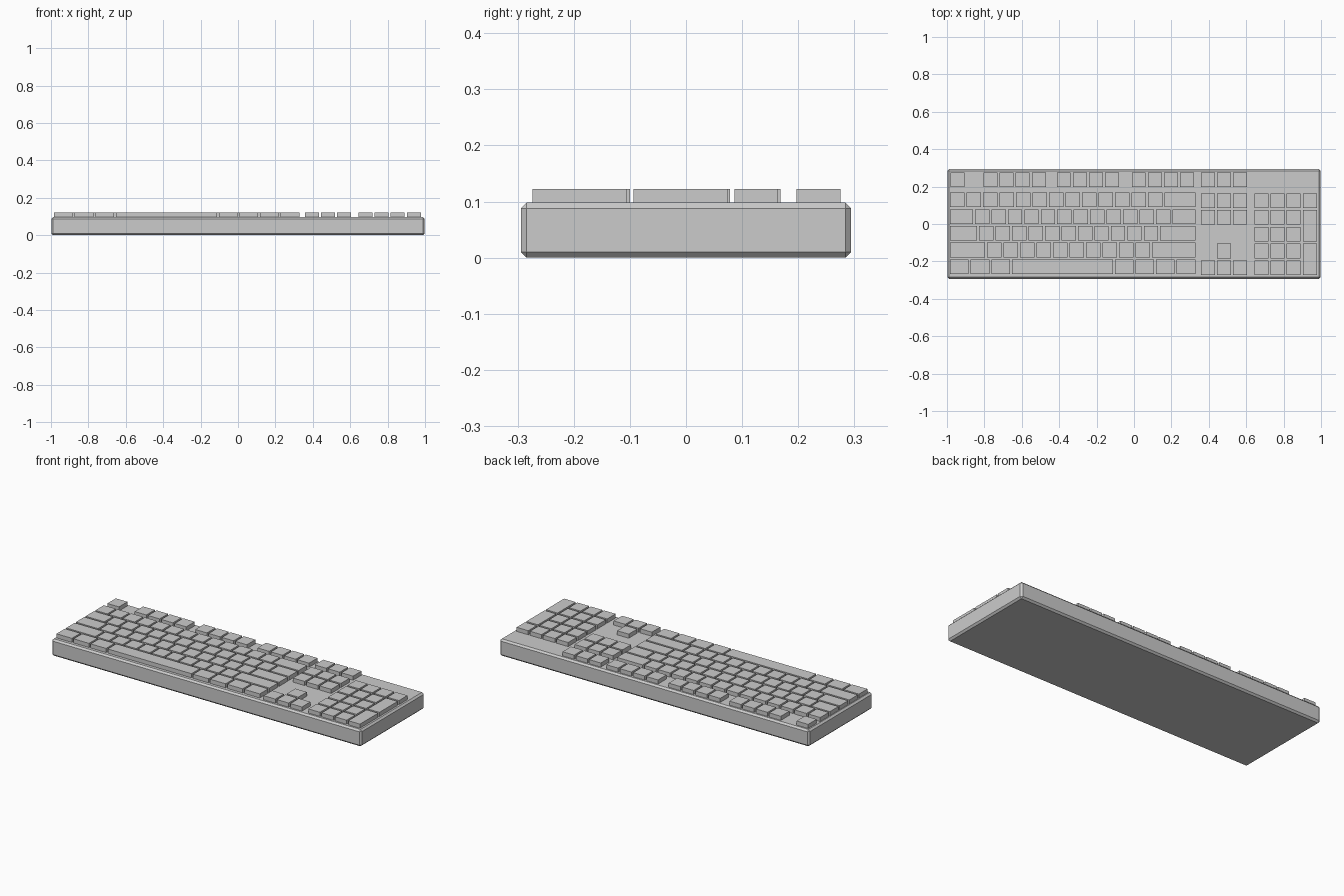
import bpy, bmesh
from mathutils import Vector

if "Cube" in bpy.data.objects:
    bpy.data.objects.remove(bpy.data.objects["Cube"])

grey = bpy.data.materials.new("light grey plastic")
grey.diffuse_color = (0.6, 0.6, 0.6, 1)
grey.use_nodes = True
grey.node_tree.nodes["Principled BSDF"].inputs["Base Color"].default_value = grey.diffuse_color

BASE_TOP, KEY_TOP = 0.098, 0.122
GAP, KEY_H = 0.011, 0.078


def add_box(bm, x0, x1, y0, y1, z0, z1):
    verts = bmesh.ops.create_cube(bm, size=1)["verts"]
    for v in verts:
        v.co = Vector(((x0 + x1) / 2 + v.co.x * (x1 - x0),
                       (y0 + y1) / 2 + v.co.y * (y1 - y0),
                       (z0 + z1) / 2 + v.co.z * (z1 - z0)))


def finish(name, bm):
    mesh = bpy.data.meshes.new(name)
    bm.to_mesh(mesh)
    bm.free()
    mesh.materials.append(grey)
    ob = bpy.data.objects.new(name, mesh)
    bpy.context.collection.objects.link(ob)
    return ob


def make_keys(name, keys):
    """keys: (left, width, top, height)"""
    bm = bmesh.new()
    for x, w, top, h in keys:
        add_box(bm, x, x + w, top - h, top, BASE_TOP - 0.003, KEY_TOP)
    return finish(name, bm)


# Case with softened edges
bm = bmesh.new()
add_box(bm, -0.998, 0.998, -0.294, 0.294, 0, BASE_TOP)
case = finish("case", bm)
bev = case.modifiers.new("edge_bevel", 'BEVEL')
bev.width = 0.01
bev.segments = 1

# Main typing block: widths in key units, one list per row
U, LEFT = 0.0881, -0.983
rows = [
    [1] * 13 + [2],
    [1.5] + [1] * 12 + [1.5],
    [1.75] + [1] * 11 + [2.25],
    [2.25] + [1] * 10 + [2.75],
    [1.25] * 3 + [6.25] + [1.25] * 4,
]
keys = []
for r, widths in enumerate(rows):
    x = LEFT
    for w in widths:
        keys.append((x, w * U - GAP, 0.168 - r * 0.0893, KEY_H))
        x += w * U
make_keys("typing_keys", keys)

# Function row: escape, then three groups of four, then three extra keys
P = 0.0858
W = P - GAP
keys = [(-0.98, W, 0.275, KEY_H)]
for start, count in ((-0.804, 4), (-0.413, 4), (-0.012, 4), (0.357, 3)):
    keys += [(start + i * P, W, 0.275, KEY_H) for i in range(count)]
make_keys("function_keys", keys)

# Navigation block and arrows
PY, TOP = 0.0898, 0.164
cells = [(c, r) for r in (0, 1, 4) for c in range(3)] + [(1, 3)]
make_keys("navigation_keys",
          [(0.357 + c * P, W, TOP - r * PY, KEY_H) for c, r in cells])

# Number pad with two double-height keys on the right
keys = [(0.645 + c * P, W, TOP - r * PY, KEY_H) for r in range(5) for c in range(3)]
keys += [(0.645 + 3 * P, W, TOP, KEY_H)]
keys += [(0.645 + 3 * P, W, TOP - r * PY, KEY_H + PY) for r in (1, 3)]
make_keys("number_pad_keys", keys)
